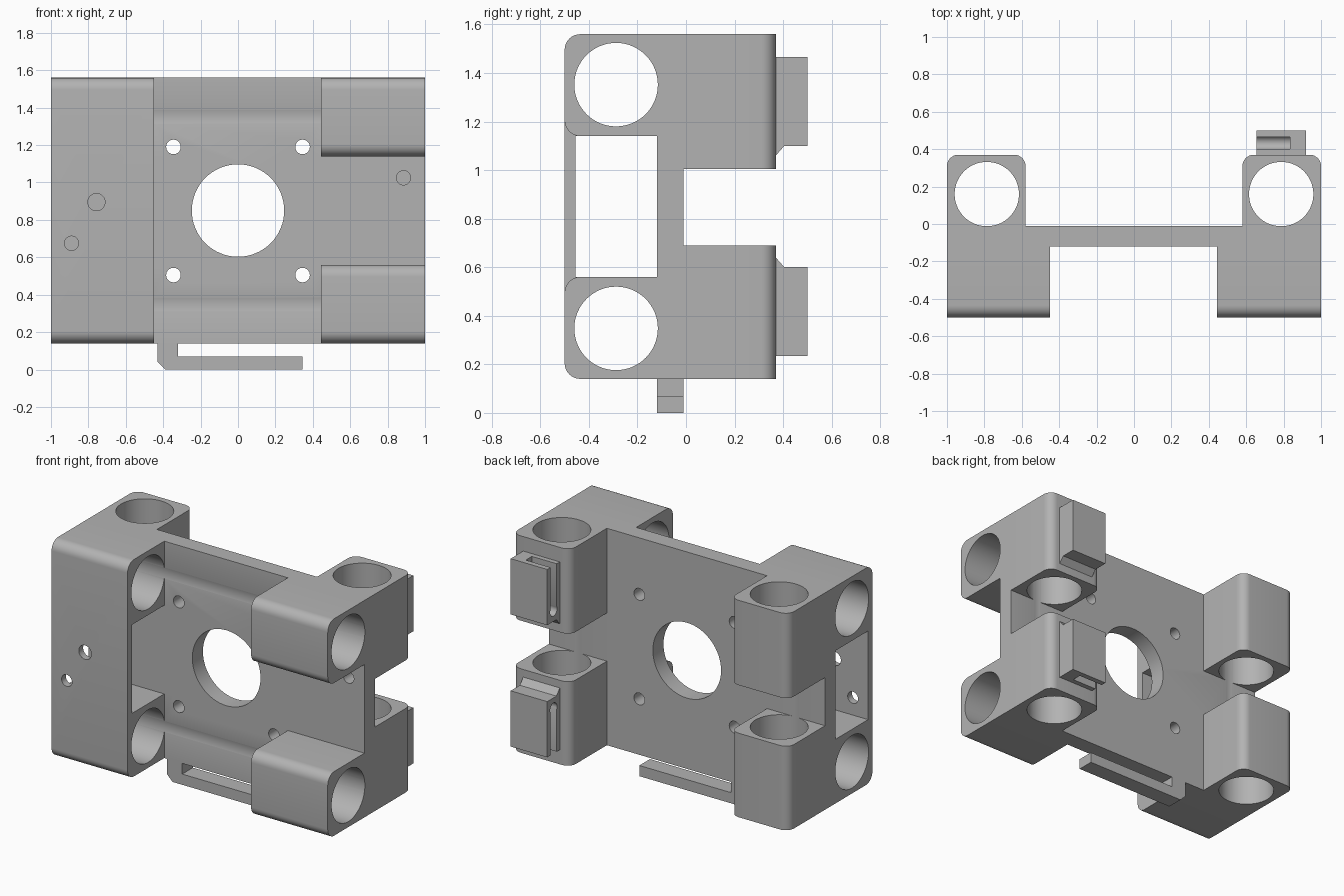
import bpy, bmesh, math
from mathutils import Vector

cube = bpy.data.objects.get("Cube")
if cube:
    bpy.data.objects.remove(cube, do_unlink=True)

grey = bpy.data.materials.new("plain grey")
grey.use_nodes = True
COLOUR = (0.45, 0.45, 0.45, 1)
grey.diffuse_color = COLOUR
grey.node_tree.nodes["Principled BSDF"].inputs["Base Color"].default_value = COLOUR

# Overall levels
BOTTOM, TOP, MID = 0.14, 1.56, 0.85
FRONT, PLATE_F, PLATE_B, BACK = -0.5, -0.12, -0.01, 0.37


def prism(name, axis, pts, lo, hi):
    """Extrude a 2D outline along x (y,z points), y (x,z) or z (x,y)."""
    def place(p, t):
        v = list(p)
        v.insert("xyz".index(axis), t)
        return Vector(v)
    bm = bmesh.new()
    a = [bm.verts.new(place(p, lo)) for p in pts]
    b = [bm.verts.new(place(p, hi)) for p in pts]
    bm.faces.new(a)
    bm.faces.new(b)
    for i in range(len(pts)):
        j = (i + 1) % len(pts)
        bm.faces.new((a[i], a[j], b[j], b[i]))
    bmesh.ops.recalc_face_normals(bm, faces=bm.faces)
    mesh = bpy.data.meshes.new(name)
    bm.to_mesh(mesh)
    bm.free()
    ob = bpy.data.objects.new(name, mesh)
    bpy.context.collection.objects.link(ob)
    mesh.materials.append(grey)
    return ob


def rounded(u0, v0, u1, v1, r=0.0, corners=""):
    """Rectangle outline; corners a b c d run from low-low anticlockwise."""
    out = []
    for k, (key, u, v, su, sv) in enumerate((("a", u0, v0, 1, 1), ("b", u1, v0, -1, 1),
                                             ("c", u1, v1, -1, -1), ("d", u0, v1, 1, -1))):
        if key not in corners:
            out.append((u, v))
            continue
        for i in range(9):
            t = math.pi * (1 + k / 2 + i / 16)
            out.append((u + su * r + r * math.cos(t), v + sv * r + r * math.sin(t)))
    return out


def box(name, x, y, z):
    return prism(name, "z", rounded(x[0], y[0], x[1], y[1]), *z)


def bore(name, axis, u, v, r, lo, hi, n=64):
    pts = [(u + r * math.cos(2 * math.pi * i / n), v + r * math.sin(2 * math.pi * i / n))
           for i in range(n)]
    return prism(name, axis, pts, lo, hi)


def combine(target, tools, operation):
    bpy.context.view_layer.objects.active = target
    for tool in tools:
        tool.hide_render = True
        mod = target.modifiers.new("join", "BOOLEAN")
        mod.operation, mod.solver, mod.object = operation, "EXACT", tool
        bpy.ops.object.modifier_apply(modifier=mod.name)
        bpy.data.objects.remove(tool, do_unlink=True)


def finish(ob):
    bpy.ops.object.select_all(action="DESELECT")
    ob.select_set(True)
    bpy.context.view_layer.objects.active = ob
    bpy.ops.object.shade_smooth_by_angle(angle=math.radians(30))


# Centre plate with the front column, front blocks and four back blocks
body = box("carriage_body", (-1, 1), (PLATE_F, PLATE_B), (BOTTOM, TOP))
overlap = -0.06
solids = [prism("front_column", "x", rounded(FRONT, BOTTOM, overlap, TOP, 0.065, "ad"), -1, -0.45)]
for z0, z1 in ((BOTTOM, 0.56), (1.14, TOP)):
    solids.append(prism("front_block", "x", rounded(FRONT, z0, overlap, z1, 0.065, "ad"), 0.445, 1))
for z0, z1 in ((BOTTOM, 0.69), (1.005, TOP)):
    for x0, x1 in ((-1, -0.58), (0.58, 1)):
        solids.append(prism("back_block", "z", rounded(x0, overlap, x1, BACK, 0.06, "cd"), z0, z1))
combine(body, solids, "UNION")

# Window behind the front column wall, rod bores and screw holes
cuts = [box("window", (-1.1, -0.4), (-0.455, PLATE_F), (0.56, 1.14))]
for z in (0.348, 1.352):
    cuts.append(bore("cross_bore", "x", -0.288, z, 0.172, -1.1, 1.1))
for x in (-0.787, 0.787):
    cuts.append(bore("upright_bore", "z", x, 0.16, 0.172, 0, 1.7))
cuts.append(bore("centre_hole", "y", 0, MID, 0.247, -0.3, 0.1))
for x in (-0.345, 0.345):
    for z in (0.505, 1.19):
        cuts.append(bore("screw_hole", "y", x, z, 0.039, -0.3, 0.1, 32))
cuts.append(bore("column_hole", "y", -0.757, 0.895, 0.046, -0.6, -0.4, 32))
cuts.append(bore("column_hole", "y", -0.89, 0.675, 0.038, -0.6, -0.4, 32))
cuts.append(bore("blind_hole", "y", 0.885, 1.025, 0.038, -0.3, -0.03, 32))
combine(body, cuts, "DIFFERENCE")
finish(body)

# Belt clips on the back, mirrored about the middle height
for name, s in (("upper_belt_clip", 1), ("lower_belt_clip", -1)):
    def h(z):
        return MID + s * (z - MID)
    outline = [(0.365, 1.06), (BACK, 1.06), (0.405, 1.1), (0.5, 1.1), (0.5, 1.465), (0.365, 1.465)]
    clip = prism(name, "x", [(y, h(z)) for y, z in outline], 0.655, 0.92)
    slot = box("slot", (0.6, 0.835), (0.402, 0.465), sorted((h(1.17), h(1.6))))
    pocket = bore("slot_end", "x", 0.434, h(1.17), 0.036, 0.6, 0.835, 24)
    combine(clip, [slot, pocket], "DIFFERENCE")
    finish(clip)

# Hook bar below the plate
hook = [(-0.43, BOTTOM), (-0.43, 0.04), (-0.39, 0), (0.345, 0), (0.345, 0.07),
        (-0.32, 0.07), (-0.32, BOTTOM)]
finish(prism("bottom_hook", "y", hook, PLATE_F, PLATE_B))
